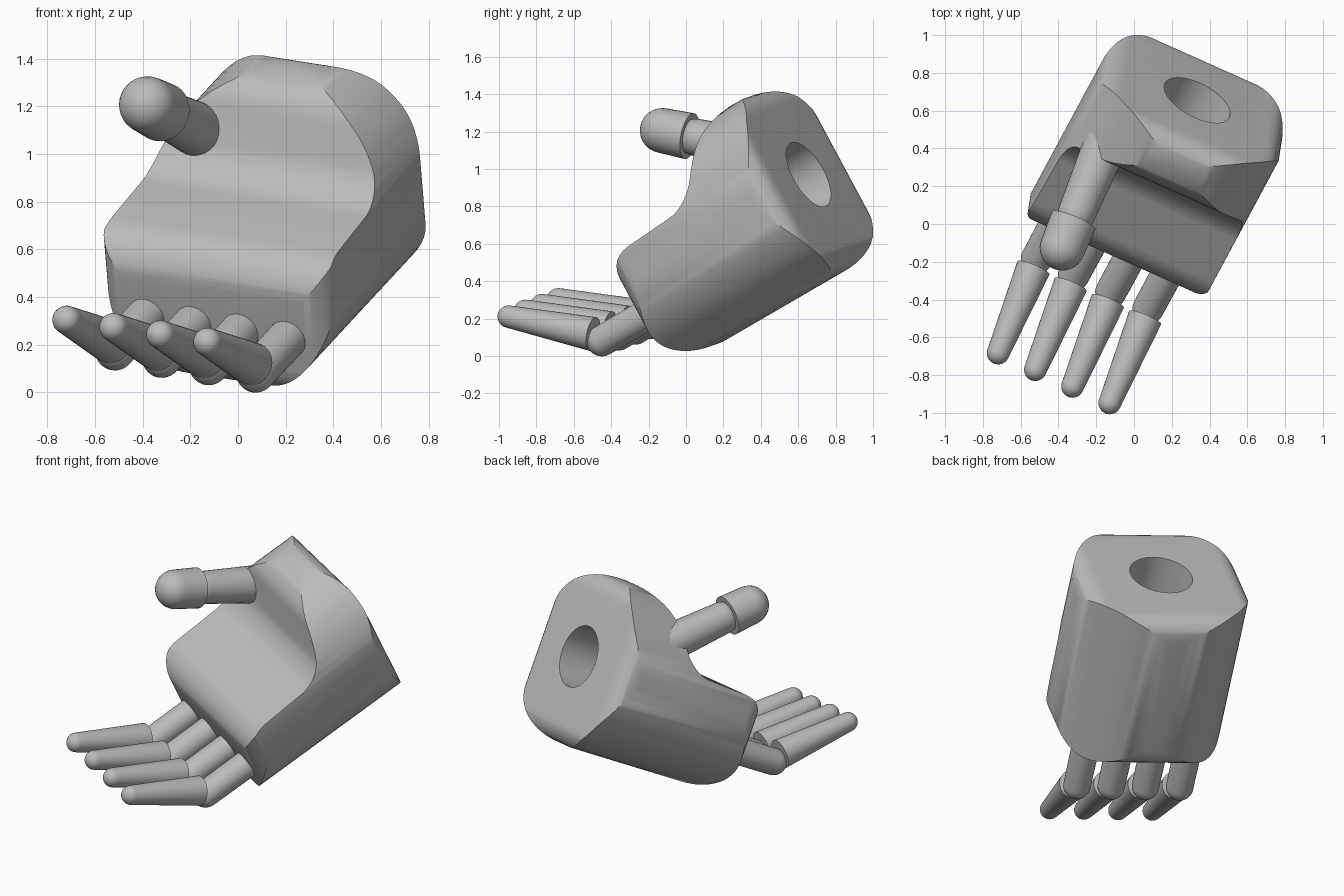
import bpy, bmesh, math
from mathutils import Matrix, Vector

if "Cube" in bpy.data.objects:
    bpy.data.objects.remove(bpy.data.objects["Cube"])

# Hand frame: x across the knuckles, y towards the wrist, z out of the palm
across = Vector((0.904, -0.404, -0.142)).normalized()
wrist = Vector((0.417, 0.786, 0.456))
wrist = (wrist - across * wrist.dot(across)).normalized()
FRAME = Matrix((across, wrist, across.cross(wrist))).transposed().to_4x4()

grey = bpy.data.materials.new("light_grey")
grey.use_nodes = True
colour = (0.5, 0.5, 0.5, 1)
grey.diffuse_color = colour
grey.node_tree.nodes["Principled BSDF"].inputs["Base Color"].default_value = colour


def make(name, bm):
    bmesh.ops.recalc_face_normals(bm, faces=bm.faces)
    mesh = bpy.data.meshes.new(name)
    bm.to_mesh(mesh)
    bm.free()
    obj = bpy.data.objects.new(name, mesh)
    bpy.context.collection.objects.link(obj)
    mesh.materials.append(grey)
    obj.matrix_world = FRAME
    return obj


def smooth(obj):
    bpy.ops.object.select_all(action="DESELECT")
    obj.select_set(True)
    bpy.context.view_layer.objects.active = obj
    bpy.ops.object.shade_smooth_by_angle(angle=math.radians(32))


def rounded(corners, steps=8):
    """Outline from (u, v, setback) corners with curved corners."""
    out = []
    for i, (u, v, s) in enumerate(corners):
        c = Vector((u, v))
        before = Vector(corners[i - 1][:2])
        after = Vector(corners[(i + 1) % len(corners)][:2])
        p = c + (before - c).normalized() * s
        q = c + (after - c).normalized() * s
        p1, q1 = p.lerp(c, 0.55), q.lerp(c, 0.55)
        for k in range(steps + 1):
            t = k / steps
            m = 1 - t
            out.append(p * m**3 + p1 * 3*m*m*t + q1 * 3*m*t*t + q * t**3)
    return out


def prism(name, outline, place, low, high):
    """Extrude an outline; place(u, v, depth) gives the hand-frame point."""
    bm = bmesh.new()
    ends = [[bm.verts.new(place(p.x, p.y, d)) for p in outline] for d in (low, high)]
    bm.faces.new(ends[0])
    bm.faces.new(ends[1])
    n = len(outline)
    for i in range(n):
        j = (i + 1) % n
        bm.faces.new((ends[0][i], ends[0][j], ends[1][j], ends[1][i]))
    return make(name, bm)


def turned(name, start, direction, profile, sides=32):
    """Lathe a (distance, radius) profile along a direction, flat-capped."""
    turn = Vector(direction).to_track_quat("Z", "Y").to_matrix()
    bm = bmesh.new()
    rings = []
    for t, r in profile:
        ring = []
        for i in range(sides):
            g = math.tau * i / sides
            local = Vector((r * math.cos(g), r * math.sin(g), t))
            ring.append(bm.verts.new(Vector(start) + turn @ local))
        rings.append(ring)
    bm.faces.new(rings[0])
    bm.faces.new(rings[-1])
    for a, b in zip(rings, rings[1:]):
        for i in range(sides):
            j = (i + 1) % sides
            bm.faces.new((a[i], a[j], b[j], b[i]))
    return make(name, bm)


def capsule(length, r0, r1):
    """Flat start of radius r0, tapering to a round end of radius r1."""
    dome = [math.pi / 2 * k / 8 for k in range(8)] + [1.53]
    return [(0, r0)] + [(length - r1 + r1 * math.sin(g), r1 * math.cos(g)) for g in dome]


def combine(obj, cutter, operation):
    mod = obj.modifiers.new("cut", "BOOLEAN")
    mod.object, mod.operation, mod.solver = cutter, operation, "EXACT"
    bpy.context.view_layer.objects.active = obj
    bpy.context.view_layer.update()
    bpy.ops.object.modifier_apply(modifier=mod.name)
    bpy.data.objects.remove(cutter)


# Palm: side, end and plan outlines intersected
LEFT, RIGHT, BACK, TOP, FRONT, WRIST = -0.635, 0.43, -0.02, 1.045, 0.025, 1.097
side = rounded([(FRONT, BACK, .14), (WRIST, BACK, .13), (WRIST, TOP, .13),
                (.81, TOP, .14), (.625, .66, .13), (FRONT, .62, .18)])
end = rounded([(LEFT, BACK, .49), (RIGHT, BACK, .47), (RIGHT, TOP, .51), (LEFT, TOP, .49)], 14)
plan = rounded([(LEFT, FRONT, .13), (RIGHT, FRONT, .13), (RIGHT, WRIST, .12), (LEFT, WRIST, .12)])
palm = prism("palm", side, lambda u, v, d: (d, u, v), -1, 1)
combine(palm, prism("end_cutter", end, lambda u, v, d: (u, d, v), -1, 2), "INTERSECT")
combine(palm, prism("plan_cutter", plan, lambda u, v, d: (u, v, d), -1, 2), "INTERSECT")

# Wrist socket
socket = turned("socket_cutter", (-.1, 1.3, .52), (0, -1, 0), [(0, .193), (.55, .193)], 48)
combine(palm, socket, "DIFFERENCE")
smooth(palm)

# Four fingers, each a straight base and a raised tapered tip
BENT = Vector((0, -0.785, 0.62))
for k, label in enumerate(("first", "second", "third", "fourth")):
    x = -0.417 + 0.218 * k
    smooth(turned(label + "_finger_base", (x, .2, .278), (0, -1, 0), capsule(.567, .086, .083)))
    smooth(turned(label + "_finger_tip", (x, -.311, .333), BENT, capsule(.557, .092, .06)))

# Thumb
tip_centre = Vector((-.463, .29, 1.147))
smooth(turned("thumb_base", tip_centre - BENT * .75, BENT, capsule(.65, .122, .1)))
smooth(turned("thumb_tip", tip_centre - BENT * .16, BENT, capsule(.28, .125, .12)))
